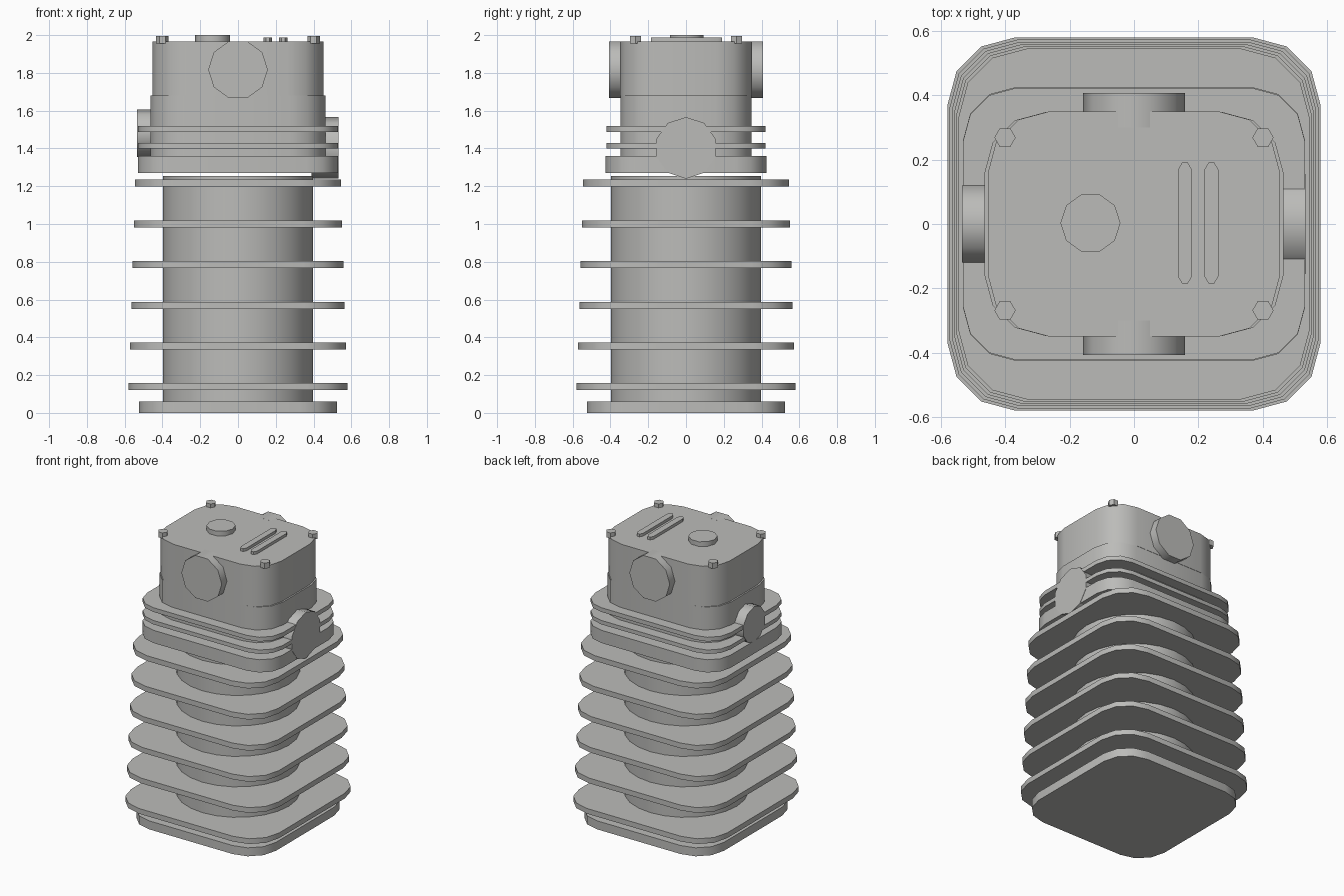
import bpy
import math

if "Cube" in bpy.data.objects:
    bpy.data.objects.remove(bpy.data.objects["Cube"])

metal = bpy.data.materials.new("cast_grey")
metal.diffuse_color = (0.5, 0.5, 0.485, 1)
metal.use_nodes = True
metal.node_tree.nodes["Principled BSDF"].inputs["Base Color"].default_value = metal.diffuse_color


def finish(name, verts, faces):
    mesh = bpy.data.meshes.new(name)
    mesh.from_pydata(verts, [], faces)
    mesh.materials.append(metal)
    obj = bpy.data.objects.new(name, mesh)
    bpy.context.collection.objects.link(obj)
    bpy.ops.object.select_all(action='DESELECT')
    obj.select_set(True)
    bpy.context.view_layer.objects.active = obj
    bpy.ops.object.shade_smooth_by_angle(angle=math.radians(40))
    return obj


def prism(name, outline, lo, hi, place=lambda u, v, w: (u, v, w)):
    """Extrude a counter-clockwise outline between two heights."""
    n = len(outline)
    verts = [place(u, v, w) for w in (lo, hi) for u, v in outline]
    faces = [tuple(reversed(range(n))), tuple(range(n, 2 * n))]
    faces += [(i, (i + 1) % n, n + (i + 1) % n, n + i) for i in range(n)]
    return finish(name, verts, faces)


def rounded(hx, hy, r, seg=3, cx=0, cy=0):
    pts = []
    for q, (sx, sy) in enumerate([(1, 1), (-1, 1), (-1, -1), (1, -1)]):
        for i in range(seg + 1):
            a = math.pi / 2 * (q + i / seg)
            pts.append((cx + sx * (hx - r) + r * math.cos(a),
                        cy + sy * (hy - r) + r * math.sin(a)))
    return pts


def ngon(r, n, cx=0, cy=0):
    return [(cx + r * math.cos(2 * math.pi * i / n),
             cy + r * math.sin(2 * math.pi * i / n)) for i in range(n)]


# Barrel with base flange and tapering cooling fins
prism("base_flange", rounded(0.525, 0.525, 0.2), 0, 0.06)
prism("barrel", ngon(0.398, 24), 0.06, 1.255)
for i in range(6):
    half = 0.579 - 0.007 * i
    z = 0.12 + 0.2155 * i
    prism(f"barrel_fin_{i + 1}", rounded(half, half, 0.212), z, z + 0.037)

# Cylinder head: thick base, two thin fins, core and cover
prism("head_base", rounded(0.53, 0.425, 0.165), 1.27, 1.36)
for i, (lo, hi) in enumerate([(1.40, 1.428), (1.488, 1.518)]):
    prism(f"head_fin_{i + 1}", rounded(0.53, 0.422, 0.165), lo, hi)
prism("head_core", rounded(0.464, 0.347, 0.19), 1.36, 1.68)
prism("head_cover", rounded(0.453, 0.349, 0.19), 1.68, 1.967)

# Round ports on the two ends (vertex at the top)
prism("intake_port", ngon(0.163, 10), 0.39, 0.532,
      lambda u, v, w: (w, v, 1.403 + u))
prism("exhaust_port", ngon(0.125, 10), 0.39, 0.534,
      lambda u, v, w: (-w, -v, 1.48 + u))

# Inspection caps on front and back of the cover
prism("front_cap", ngon(0.158, 10), 0.30, 0.407,
      lambda u, v, w: (u, -w, 1.817 + v))
prism("back_cap", ngon(0.158, 10), 0.30, 0.407,
      lambda u, v, w: (-u, w, 1.817 + v))

# Details on the cover top
prism("filler_cap", ngon(0.093, 10, -0.135, 0.003), 1.96, 2.0)
for i, x in enumerate((0.158, 0.24)):
    rib = [(x + u, 0.003 + v) for u, v in [
        (0.022, -0.165), (0.022, 0.165), (0.009, 0.187), (-0.009, 0.187),
        (-0.022, 0.165), (-0.022, -0.165), (-0.009, -0.187), (0.009, -0.187)]]
    prism(f"cover_rib_{i + 1}", rib, 1.96, 1.987)
for i, (sx, sy) in enumerate([(1, 1), (-1, 1), (-1, -1), (1, -1)]):
    prism(f"cover_bolt_{i + 1}", ngon(0.033, 6, 0.4 * sx, 0.268 * sy), 1.955, 1.994)

# Make all faces point outwards
import bmesh
for obj in bpy.data.objects:
    bm = bmesh.new()
    bm.from_mesh(obj.data)
    bmesh.ops.recalc_face_normals(bm, faces=bm.faces)
    bm.to_mesh(obj.data)
    bm.free()
